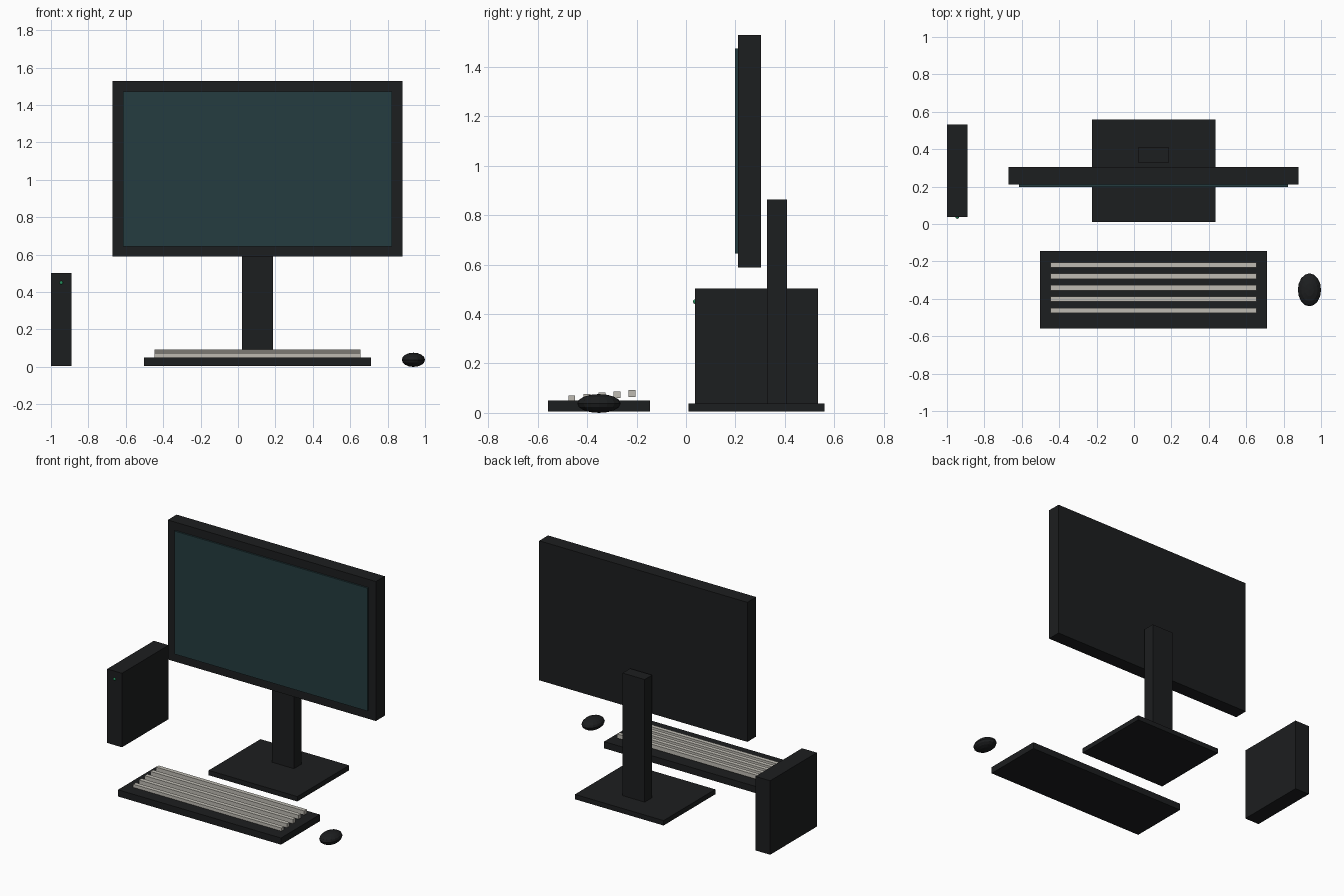
import bpy

if "Cube" in bpy.data.objects:
    bpy.data.objects.remove(bpy.data.objects["Cube"])


def material(name, r, g, b):
    m = bpy.data.materials.new(name)
    m.diffuse_color = (r, g, b, 1)
    m.use_nodes = True
    m.node_tree.nodes["Principled BSDF"].inputs["Base Color"].default_value = m.diffuse_color
    return m


DARK = material("dark_plastic", 0.012, 0.013, 0.014)
GLASS = material("screen_teal", 0.018, 0.045, 0.05)
KEYS = material("key_grey", 0.52, 0.50, 0.45)
GREEN = material("light_green", 0.02, 0.3, 0.12)


def box(name, x, y, z, mat):
    """Box from (min, max) ranges."""
    r = (x, y, z)
    bpy.ops.mesh.primitive_cube_add(size=1, location=[(a + b) / 2 for a, b in r])
    ob = bpy.context.object
    ob.name = name
    ob.scale = [b - a for a, b in r]
    bpy.ops.object.transform_apply(location=False, rotation=False, scale=True)
    ob.data.materials.append(mat)
    return ob


def ellipsoid(name, loc, radii, segs, rings, mat):
    bpy.ops.mesh.primitive_uv_sphere_add(segments=segs, ring_count=rings, radius=1, location=loc)
    ob = bpy.context.object
    ob.name = name
    ob.scale = radii
    bpy.ops.object.transform_apply(location=False, rotation=False, scale=True)
    ob.data.materials.append(mat)
    return ob


# Monitor with raised screen panel
box("monitor_case", (-0.67, 0.88), (0.21, 0.304), (0.589, 1.528), DARK)
box("screen", (-0.614, 0.824), (0.199, 0.211), (0.645, 1.473), GLASS)

# Stand
box("stand_neck", (0.022, 0.187), (0.328, 0.408), (0.037, 0.863), DARK)
box("stand_base", (-0.225, 0.435), (0.01, 0.56), (0.005, 0.038), DARK)

# Keyboard tray and five stepped key rows
box("keyboard_tray", (-0.503, 0.711), (-0.558, -0.145), (0.005, 0.05), DARK)
for i in range(5):
    y = -0.462 + i * 0.0608
    z = 0.057 + i * 0.0055
    box(f"key_row_{i + 1}", (-0.447, 0.656), (y - 0.014, y + 0.014), (z - 0.014, z + 0.014), KEYS)

# Mouse
ellipsoid("mouse", (0.938, -0.352, 0.038), (0.062, 0.088, 0.038), 16, 8, DARK)

# Tower with a small power light on its front
box("tower_case", (-1.0, -0.89), (0.037, 0.533), (0.005, 0.503), DARK)
ellipsoid("power_light", (-0.945, 0.037, 0.45), (0.009, 0.009, 0.009), 12, 8, GREEN)
